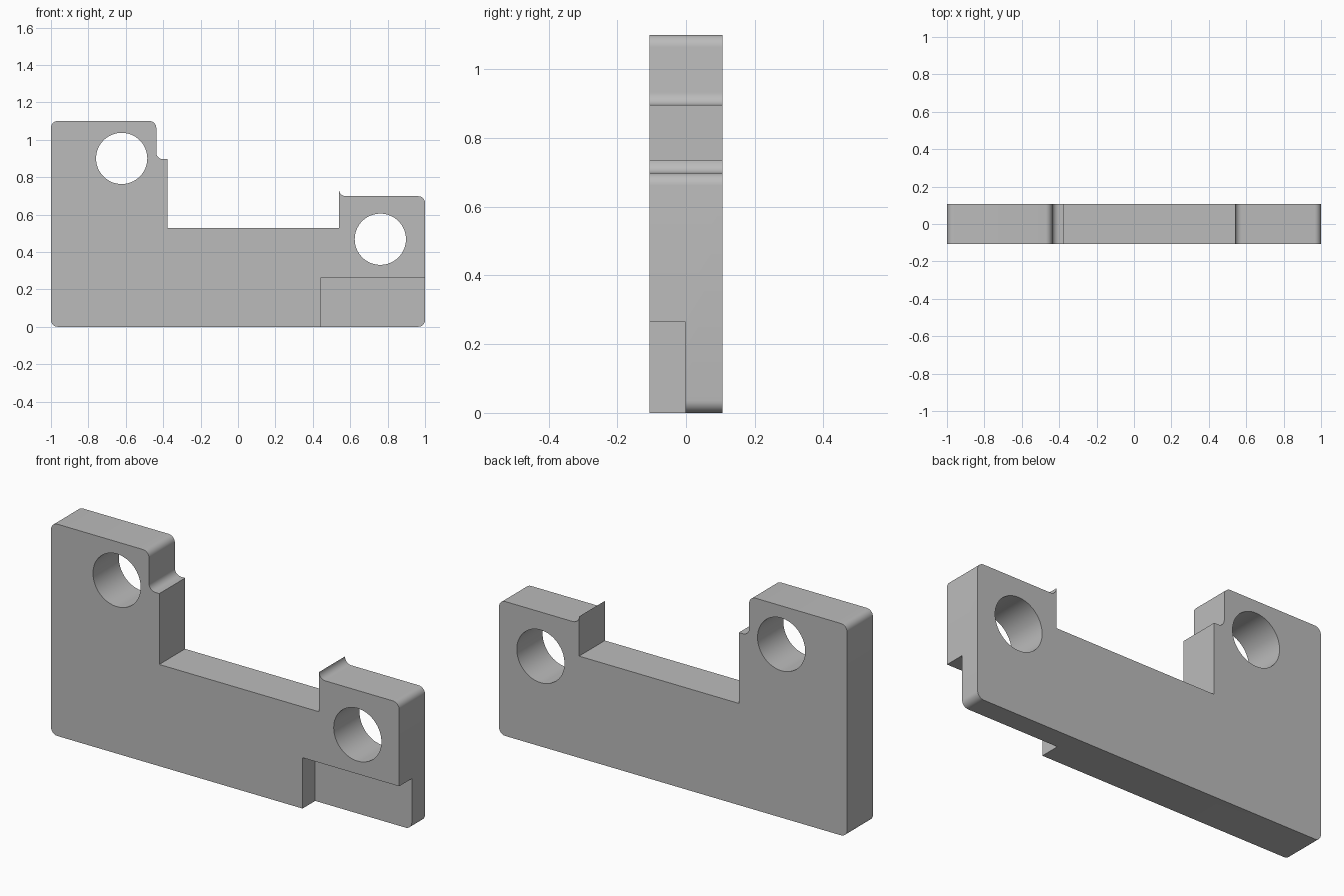
import bpy
import bmesh
from math import cos, sin, radians

cube = bpy.data.objects.get("Cube")
if cube:
    bpy.data.objects.remove(cube, do_unlink=True)

HALF = 0.106      # half thickness of the plate
R = 0.036         # corner radius

grey = bpy.data.materials.new("plain grey")
grey.use_nodes = True
colour = (0.5, 0.5, 0.5, 1)
grey.diffuse_color = colour
grey.node_tree.nodes["Principled BSDF"].inputs["Base Color"].default_value = colour


def arc(cx, cz, start, end, r=R, steps=8):
    """Points on an arc in the XZ plane, angles in degrees."""
    angles = [radians(start + (end - start) * i / steps) for i in range(steps + 1)]
    return [(cx + r * cos(a), cz + r * sin(a)) for a in angles]


def extrude_profile(name, points, y0, y1):
    """Solid made by extruding an XZ outline from y0 to y1."""
    bm = bmesh.new()
    face = bm.faces.new([bm.verts.new((x, y0, z)) for x, z in points])
    moved = bmesh.ops.extrude_face_region(bm, geom=[face])["geom"]
    verts = [v for v in moved if isinstance(v, bmesh.types.BMVert)]
    bmesh.ops.translate(bm, verts=verts, vec=(0, y1 - y0, 0))
    bmesh.ops.recalc_face_normals(bm, faces=bm.faces)
    mesh = bpy.data.meshes.new(name)
    bm.to_mesh(mesh)
    bm.free()
    mesh.materials.append(grey)
    obj = bpy.data.objects.new(name, mesh)
    bpy.context.collection.objects.link(obj)
    return obj


# Bracket outline, anticlockwise from the bottom left corner
outline = (
    arc(-1 + R, R, 180, 270)
    + arc(1 - R, R, 270, 360)
    + arc(1 - R, 0.698 - R, 0, 90)
    + arc(0.54 + R, 0.698 + R, 270, 180)        # pointed lip
    + [(0.54, 0.528), (-0.378, 0.528), (-0.378, 0.896)]
    + arc(-0.437 + R, 0.896 + R, 270, 180)      # filleted step
    + arc(-0.437 - R, 1.1 - R, 0, 90)
    + arc(-1 + R, 1.1 - R, 90, 180)
)
bracket = extrude_profile("bracket_plate", outline, -HALF, HALF)

# Two bolt holes and the half-depth recess in the front
cutters = [
    extrude_profile("left_hole_cutter", arc(-0.622, 0.9, 0, 354.375, 0.137, 63), -0.3, 0.3),
    extrude_profile("right_hole_cutter", arc(0.761, 0.468, 0, 354.375, 0.137, 63), -0.3, 0.3),
    extrude_profile("recess_cutter",
                    [(0.445, -0.2), (1.2, -0.2), (1.2, 0.264), (0.445, 0.264)], -0.3, -0.002),
]
bpy.context.view_layer.objects.active = bracket
for cutter in cutters:
    cut = bracket.modifiers.new(cutter.name, "BOOLEAN")
    cut.operation = "DIFFERENCE"
    cut.solver = "EXACT"
    cut.object = cutter
    bpy.ops.object.modifier_apply(modifier=cut.name)
    bpy.data.objects.remove(cutter, do_unlink=True)

# Smooth the rounds and bores, keep the edges crisp
bpy.ops.object.select_all(action="DESELECT")
bracket.select_set(True)
bpy.ops.object.shade_smooth_by_angle(angle=radians(30))
